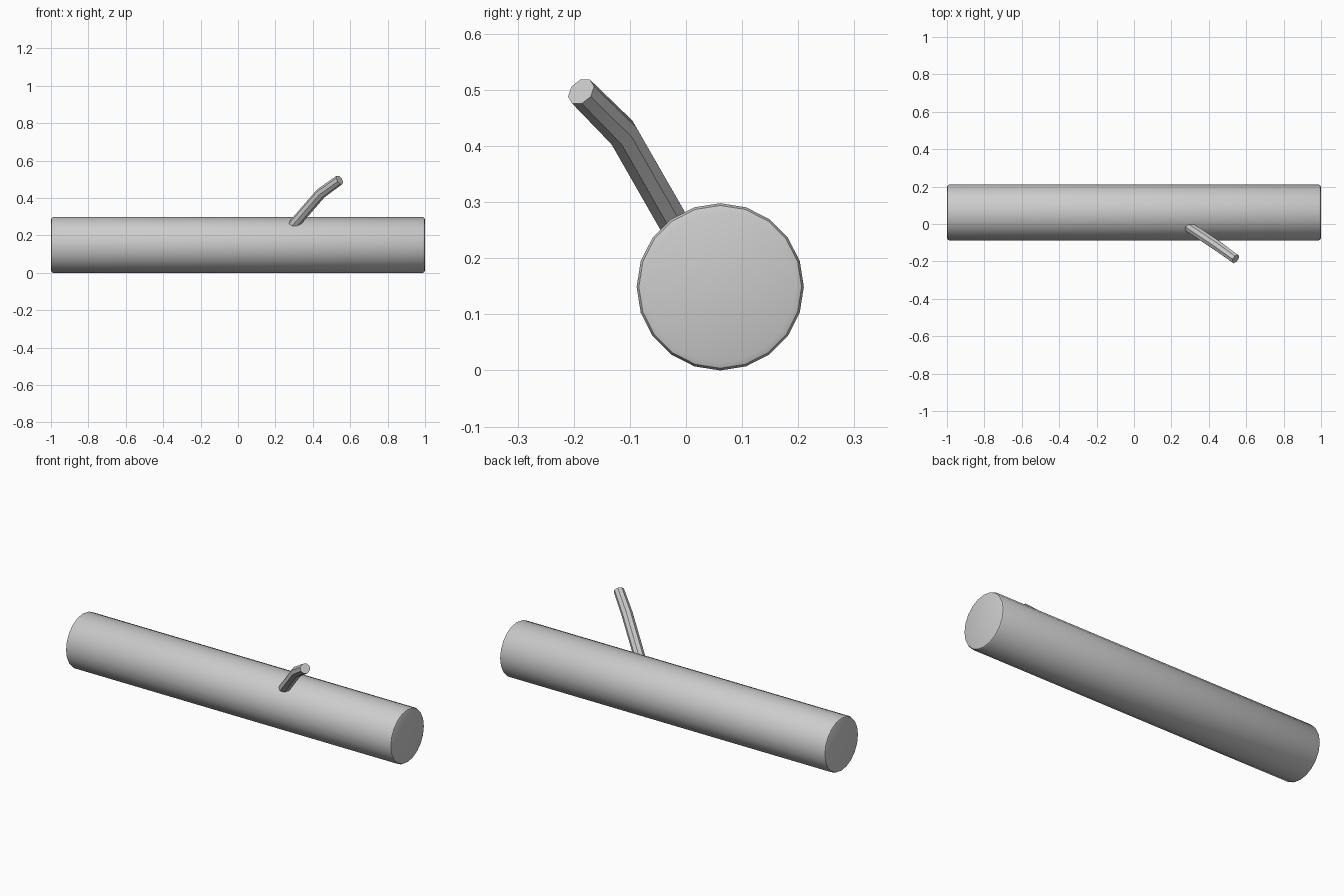
import bpy, bmesh, math
from mathutils import Vector

if "Cube" in bpy.data.objects:
    bpy.data.objects.remove(bpy.data.objects["Cube"])


def tube(name, rings, sides, up):
    """Capped tube; rings = (centre, axis, radius), vertex 0 points along 'up'."""
    bm = bmesh.new()
    loops = []
    for centre, axis, radius in rings:
        axis = Vector(axis).normalized()
        u = (Vector(up) - axis * axis.dot(Vector(up))).normalized()
        v = axis.cross(u)
        loops.append([bm.verts.new(Vector(centre) + radius *
                      (u * math.cos(a) + v * math.sin(a)))
                      for a in (2 * math.pi * i / sides for i in range(sides))])
    for a, b in zip(loops, loops[1:]):
        for i in range(sides):
            j = (i + 1) % sides
            bm.faces.new((a[i], a[j], b[j], b[i]))
    bm.faces.new(loops[0][::-1])
    bm.faces.new(loops[-1])
    bmesh.ops.recalc_face_normals(bm, faces=bm.faces)
    mesh = bpy.data.meshes.new(name)
    bm.to_mesh(mesh)
    bm.free()
    obj = bpy.data.objects.new(name, mesh)
    bpy.context.collection.objects.link(obj)
    bpy.ops.object.select_all(action='DESELECT')
    obj.select_set(True)
    bpy.context.view_layer.objects.active = obj
    bpy.ops.object.shade_smooth_by_angle(angle=math.radians(40))
    return obj


# Log trunk: 20-sided, lying along x, with rounded rims
half = [(0.988, 0.149), (0.996, 0.145), (1.0, 0.134)]
profile = [(-x, r) for x, r in reversed(half)] + half
tube("log_trunk", [((x, 0.061, 0.149), (1, 0, 0), r) for x, r in profile],
     20, (0, 0, 1))

# Branch stub: bent 8-sided twig rooted inside the log
path = [Vector(p) for p in ((0.245, 0.016, 0.197), (0.442, -0.114, 0.424),
                            (0.543, -0.187, 0.497))]
d0 = (path[1] - path[0]).normalized()
d1 = (path[2] - path[1]).normalized()
tube("branch_stub", [(path[0], d0, 0.029), (path[1], d0 + d1, 0.029),
                     (path[2], d1, 0.027)], 8, (0, 0.5, 1))
